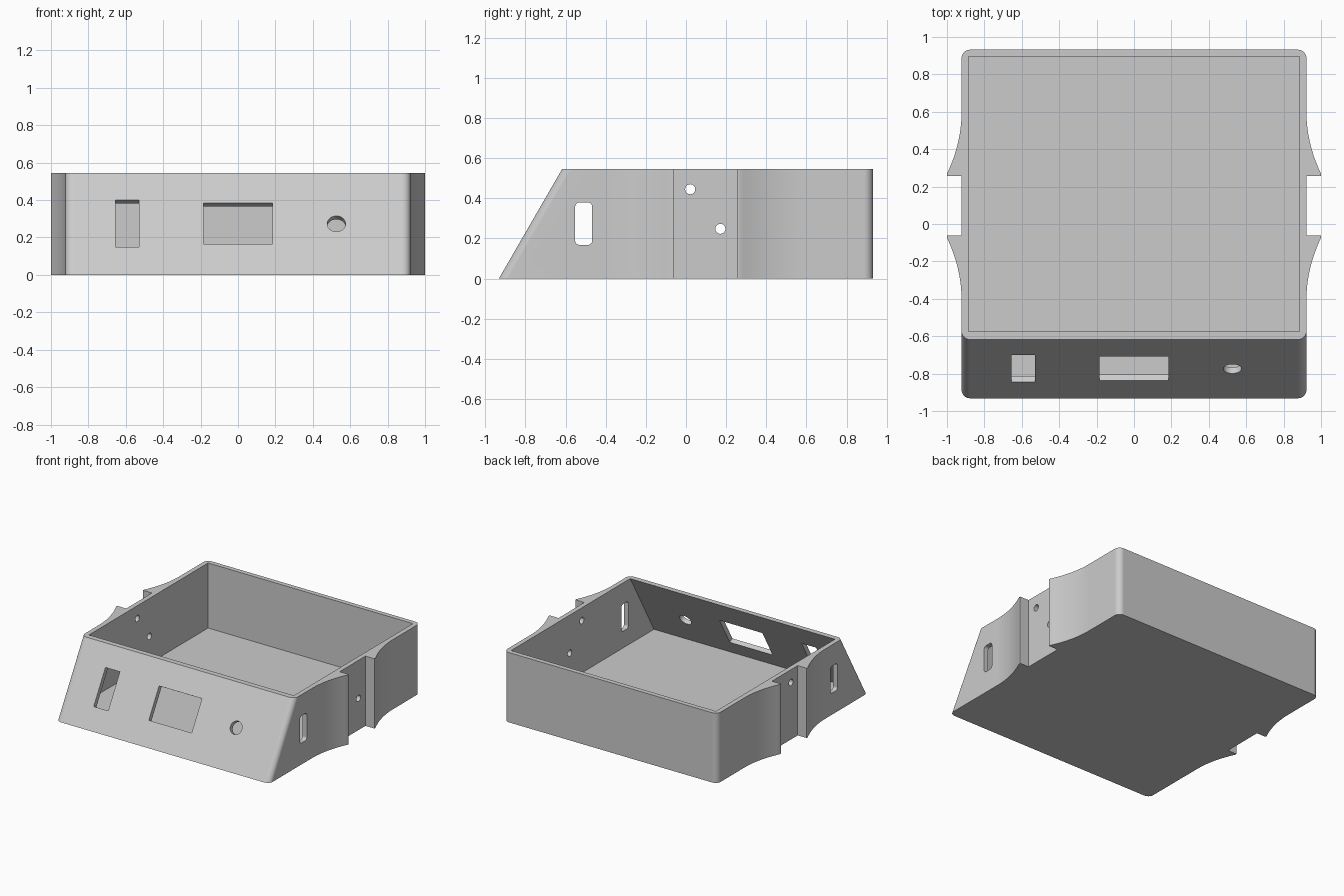
import bpy, bmesh, math
from mathutils import Vector

cube = bpy.data.objects.get("Cube")
if cube:
    bpy.data.objects.remove(cube, do_unlink=True)

HEIGHT, HALF_X, BACK, FRONT = 0.545, 0.922, 0.932, -0.932
SLOPE = math.tan(math.radians(30))      # how far the front leans back per unit of height
WALL = FLOOR = 0.037

grey = bpy.data.materials.new("plain grey")
grey.use_nodes = True
colour = (0.6, 0.6, 0.6, 1)
grey.diffuse_color = colour
grey.node_tree.nodes["Principled BSDF"].inputs["Base Color"].default_value = colour


def rounded_rect(a0, a1, b0, b1, r=0, steps=8):
    """2D outline of a rectangle, with rounded corners if r > 0."""
    corners = [(a1, b1, -1, -1), (a0, b1, 1, -1), (a0, b0, 1, 1), (a1, b0, -1, 1)]
    if not r:
        return [(a, b) for a, b, _, _ in corners]
    pts = []
    for i, (a, b, sa, sb) in enumerate(corners):
        for k in range(steps + 1):
            t = math.pi / 2 * (i + k / steps)
            pts.append((a + sa * r + r * math.cos(t), b + sb * r + r * math.sin(t)))
    return pts


def circle(a, b, r, steps=32):
    return [(a + r * math.cos(math.tau * k / steps), b + r * math.sin(math.tau * k / steps))
            for k in range(steps)]


def loft(name, lower, upper):
    """Closed solid between two matching outlines."""
    bm = bmesh.new()
    lo = [bm.verts.new(p) for p in lower]
    up = [bm.verts.new(p) for p in upper]
    bm.faces.new(lo)
    bm.faces.new(up)
    for i in range(len(lo)):
        j = (i + 1) % len(lo)
        bm.faces.new((lo[i], lo[j], up[j], up[i]))
    bmesh.ops.recalc_face_normals(bm, faces=bm.faces)
    mesh = bpy.data.meshes.new(name)
    bm.to_mesh(mesh)
    bm.free()
    mesh.materials.append(grey)
    obj = bpy.data.objects.new(name, mesh)
    bpy.context.collection.objects.link(obj)
    return obj


def sloped_block(name, half, front, back, z0, z1, r=0):
    """Box whose front face leans back as it rises."""
    levels = [[(x, y, z) for x, y in rounded_rect(-half, half, front + SLOPE * z, back, r)]
              for z in (z0, z1)]
    return loft(name, *levels)


def combine(target, tool, operation):
    mod = target.modifiers.new(tool.name, 'BOOLEAN')
    mod.operation, mod.solver, mod.object = operation, 'EXACT', tool
    bpy.context.view_layer.objects.active = target
    bpy.ops.object.modifier_apply(modifier=mod.name)
    bpy.data.objects.remove(tool, do_unlink=True)


# Outer shell
case = sloped_block("case", HALF_X, FRONT, BACK, 0, HEIGHT, 0.045)

# Flared side wings, a facing pair on each side
for side in (-1, 1):
    for edge, way in ((0.256, 1), (-0.062, -1)):
        curve = [(HALF_X + (1 - HALF_X) * (1 - k / 16) ** 2, edge + way * (0.012 + 0.33 * k / 16))
                 for k in range(17)]
        outline = [(0.9, edge), (1.0, edge)] + curve + [(0.9, curve[-1][1])]
        wing = loft("side_wing", *[[(side * x, y, z) for x, y in outline] for z in (0, HEIGHT)])
        combine(case, wing, 'UNION')

# Open cavity
cavity = sloped_block("cavity", HALF_X - WALL, FRONT + 0.042, BACK - WALL, FLOOR, HEIGHT + 0.1)
combine(case, cavity, 'DIFFERENCE')

# Front openings, cut square to the sloping panel
up = Vector((0, SLOPE, 1)).normalized()
out = Vector((0, -up.z, up.y))
stretch = 1 / up.z
origin = Vector((0, FRONT, 0))
openings = [
    rounded_rect(-0.655, -0.53, 0.15 * stretch, 0.40 * stretch),
    rounded_rect(-0.185, 0.185, 0.165 * stretch, 0.385 * stretch),
    circle(0.526, 0.273 * stretch, 0.049),
]
for outline in openings:
    ends = [[origin + Vector((x, 0, 0)) + up * s + out * d for x, s in outline]
            for d in (-0.06, 0.06)]
    combine(case, loft("front_opening", *ends), 'DIFFERENCE')

# Side slots and screw holes, through both walls
side_cuts = [
    rounded_rect(-0.552, -0.467, 0.168, 0.38, 0.022),
    circle(0.021, 0.445, 0.025),
    circle(0.171, 0.248, 0.025),
]
for outline in side_cuts:
    ends = [[(x, y, z) for y, z in outline] for x in (-1.2, 1.2)]
    combine(case, loft("side_opening", *ends), 'DIFFERENCE')

# Smooth the curves, keep the edges crisp and the large faces flat
bpy.ops.object.select_all(action='DESELECT')
case.select_set(True)
bpy.context.view_layer.objects.active = case
bpy.ops.object.shade_smooth_by_angle(angle=math.radians(25))
flatten = case.modifiers.new("flat_faces", 'WEIGHTED_NORMAL')
flatten.keep_sharp = True
